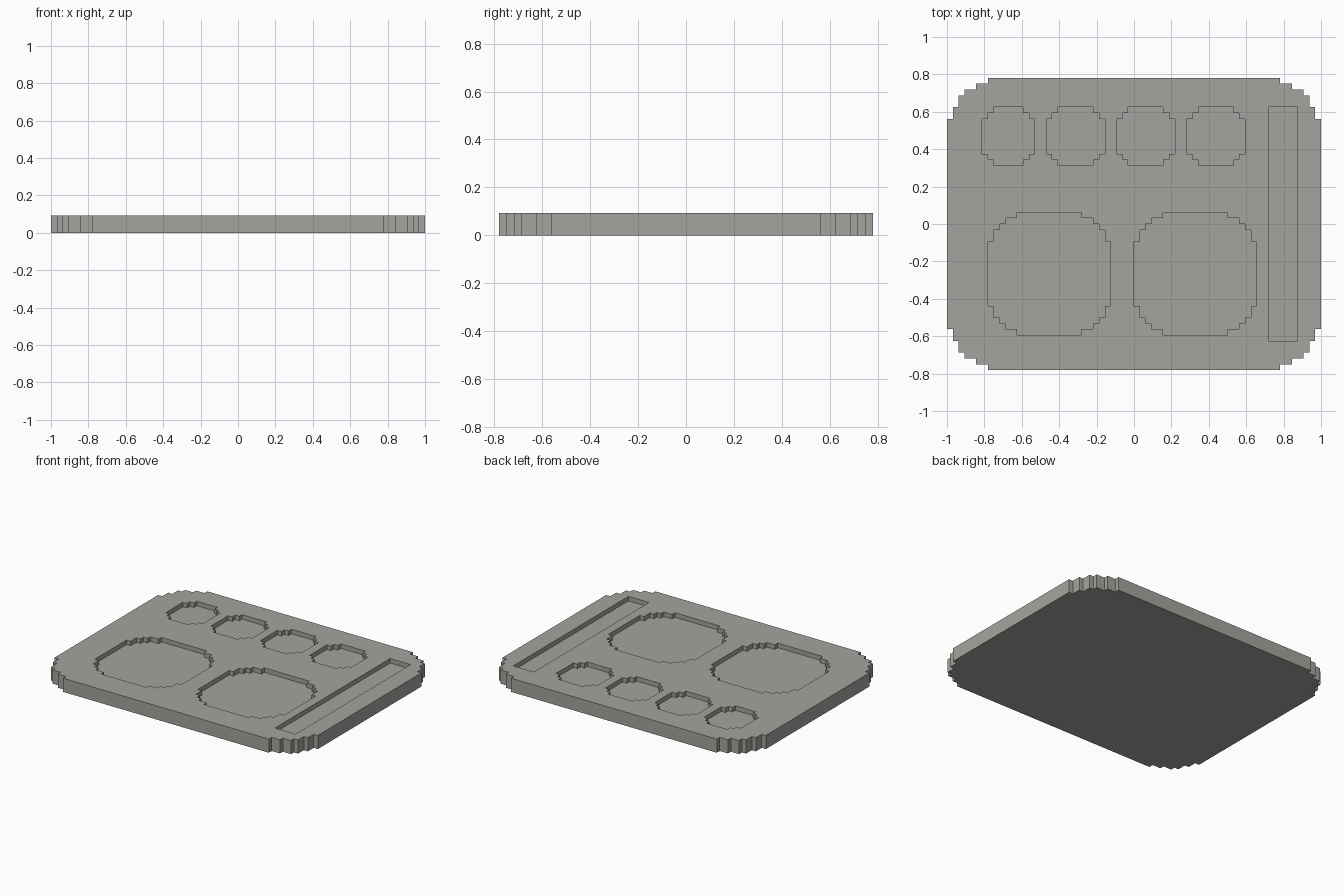
import bpy
import bmesh

if "Cube" in bpy.data.objects:
    bpy.data.objects.remove(bpy.data.objects["Cube"], do_unlink=True)

U = 1 / 32                     # one grid step
TOP, FLOOR = 3 * U, 2 * U      # plate height and recess floor

# Stepped corners as (x inset, y inset), from the side edge to the end edge
PLATE_STEPS = [(0, 7), (1, 7), (1, 5), (2, 5), (2, 3), (3, 3), (3, 2),
               (5, 2), (5, 1), (7, 1), (7, 0)]
LARGE_STEPS = [(0, 5), (1, 5), (1, 3), (2, 3), (2, 2), (3, 2), (3, 1), (5, 1), (5, 0)]
SMALL_STEPS = [(0, 2), (1, 2), (1, 1), (2, 1), (2, 0)]
SQUARE = [(0, 0)]

grey = bpy.data.materials.new("warm grey")
grey.use_nodes = True
colour = (0.366, 0.376, 0.342, 1)
grey.diffuse_color = colour
grey.node_tree.nodes["Principled BSDF"].inputs["Base Color"].default_value = colour


def outline(x0, x1, y0, y1, steps):
    """Counter-clockwise rectangle whose four corners follow the steps."""
    back = steps[::-1]
    pts = [(x0 + a, y0 + b) for a, b in steps]
    pts += [(x1 - a, y0 + b) for a, b in back]
    pts += [(x1 - a, y1 - b) for a, b in steps]
    pts += [(x0 + a, y1 - b) for a, b in back]
    return pts


def prism(name, pts, z0, z1):
    """Extrude an outline given in grid steps."""
    bm = bmesh.new()
    face = bm.faces.new([bm.verts.new((x * U, y * U, z0)) for x, y in pts])
    ext = bmesh.ops.extrude_face_region(bm, geom=[face], use_keep_orig=True)
    for v in ext["geom"]:
        if isinstance(v, bmesh.types.BMVert):
            v.co.z = z1
    bmesh.ops.recalc_face_normals(bm, faces=bm.faces)
    mesh = bpy.data.meshes.new(name)
    bm.to_mesh(mesh)
    bm.free()
    mesh.materials.append(grey)
    obj = bpy.data.objects.new(name, mesh)
    bpy.context.collection.objects.link(obj)
    return obj


# Flat plate with stepped corners
plate = prism("plate", outline(-32, 32, -25, 25, PLATE_STEPS), 0, TOP)

# Recesses: four small wells, two large wells, one long slot
recesses = [("small_well", x0, x1, 10, 20, SMALL_STEPS)
            for x0, x1 in ((-26, -17), (-15, -5), (-3, 7), (9, 19))]
recesses += [("large_well", x0, x0 + 21, -19, 2, LARGE_STEPS) for x0 in (-25, 0)]
recesses.append(("long_slot", 23, 28, -20, 20, SQUARE))

for name, x0, x1, y0, y1, steps in recesses:
    cutter = prism(name + "_cutter", outline(x0, x1, y0, y1, steps), FLOOR, TOP + U)
    cutter.hide_render = True
    cutter.hide_set(True)
    cut = plate.modifiers.new(name, 'BOOLEAN')
    cut.operation = 'DIFFERENCE'
    cut.solver = 'EXACT'
    cut.object = cutter
